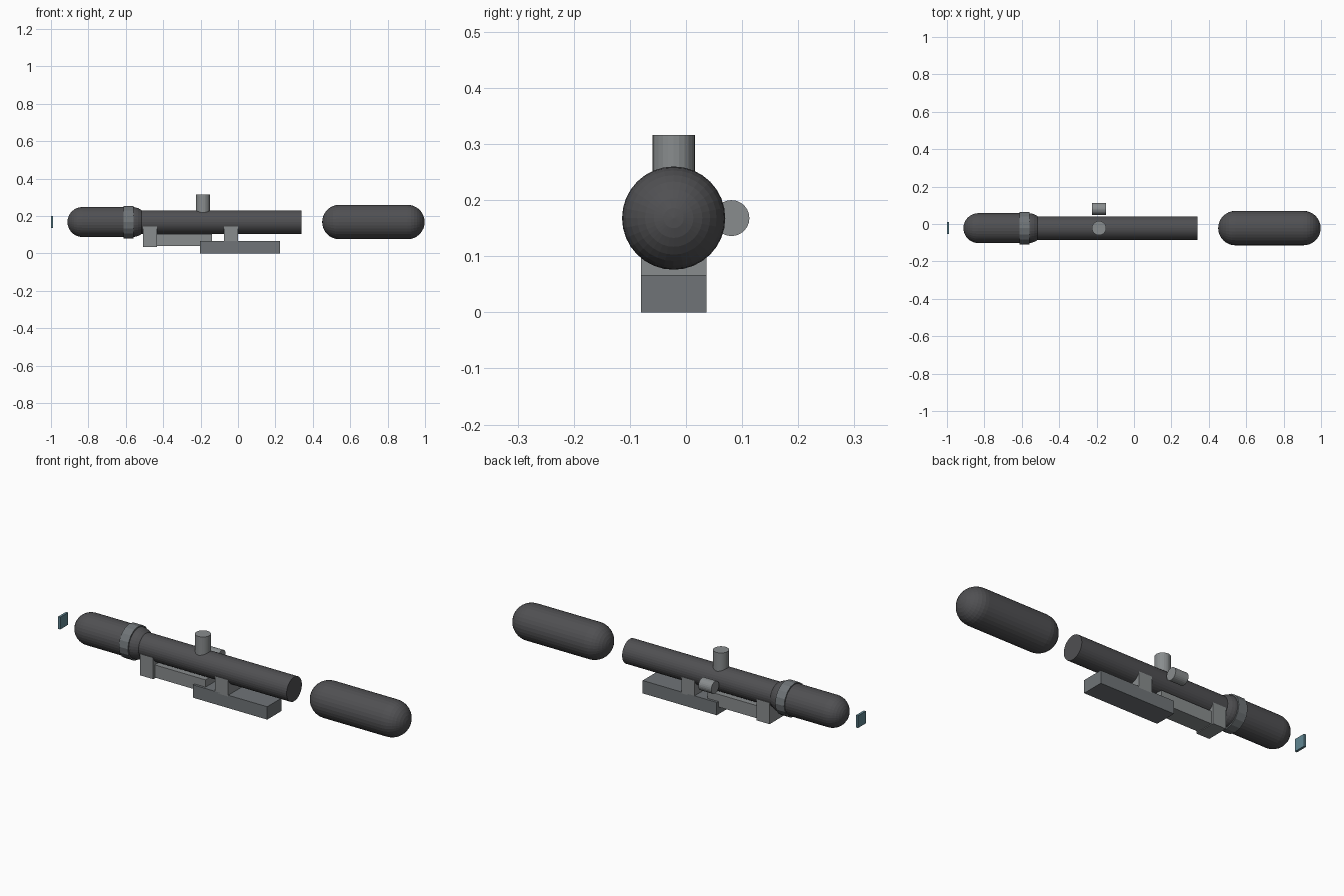
import bpy, bmesh
from math import pi, sin, cos
from mathutils import Matrix, Vector

if "Cube" in bpy.data.objects:
    bpy.data.objects.remove(bpy.data.objects["Cube"])

CY, CZ = -0.022, 0.168  # optical axis position


def material(name, r, g, b):
    m = bpy.data.materials.new(name)
    m.diffuse_color = (r, g, b, 1)
    m.use_nodes = True
    m.node_tree.nodes["Principled BSDF"].inputs["Base Color"].default_value = m.diffuse_color
    return m


DARK = material("dark_metal", 0.08, 0.08, 0.085)
MID = material("mount_metal", 0.16, 0.175, 0.185)
LIGHT = material("light_metal", 0.25, 0.265, 0.27)
GLASS = material("glass", 0.12, 0.24, 0.29)


def finish(bm, name, mat):
    bmesh.ops.recalc_face_normals(bm, faces=bm.faces)
    me = bpy.data.meshes.new(name)
    bm.to_mesh(me)
    bm.free()
    me.materials.append(mat)
    ob = bpy.data.objects.new(name, me)
    bpy.context.collection.objects.link(ob)
    return ob


def box(name, x0, x1, hw, z0, z1, mat):
    bm = bmesh.new()
    m = Matrix.Translation(((x0 + x1) / 2, CY, (z0 + z1) / 2))
    m = m @ Matrix.Diagonal((x1 - x0, 2 * hw, z1 - z0, 1))
    bmesh.ops.create_cube(bm, size=1, matrix=m)
    return finish(bm, name, mat)


def cylinder(name, p0, p1, radius, sides, mat):
    p0, p1 = Vector(p0), Vector(p1)
    axis = p1 - p0
    bm = bmesh.new()
    m = Matrix.Translation((p0 + p1) / 2) @ axis.to_track_quat('Z', 'Y').to_matrix().to_4x4()
    bmesh.ops.create_cone(bm, cap_ends=True, segments=sides, radius1=radius,
                          radius2=radius, depth=axis.length, matrix=m)
    return finish(bm, name, mat)


def capsule(name, x0, x1, r, mat, steps=8):
    # half outline with round ends, spun about the optical axis
    a = [i * pi / 2 / steps for i in range(steps + 1)]
    pts = [(x0 + r - r * cos(t), r * sin(t)) for t in a]
    pts += [(x1 - r + r * cos(t), r * sin(t)) for t in reversed(a)]
    bm = bmesh.new()
    vs = [bm.verts.new((x, CY, CZ + h)) for x, h in pts]
    es = [bm.edges.new(p) for p in zip(vs, vs[1:])]
    bmesh.ops.spin(bm, geom=vs + es, cent=(0, CY, CZ), axis=(1, 0, 0),
                   angle=2 * pi, steps=32)
    bmesh.ops.remove_doubles(bm, verts=bm.verts, dist=1e-5)
    return finish(bm, name, mat)


# Tube and the two rounded bells
cylinder("main_tube", (-0.52, CY, CZ), (0.34, CY, CZ), 0.063, 32, DARK)
capsule("objective_bell", 0.45, 0.998, 0.092, DARK)
capsule("eyepiece_bell", -0.912, -0.484, 0.08, DARK)
cylinder("focus_ring", (-0.612, CY, CZ), (-0.56, CY, CZ), 0.087, 16, MID)

# Adjustment knobs
cylinder("top_turret", (-0.187, CY, 0.215), (-0.187, CY, 0.316), 0.038, 24, LIGHT)
cylinder("side_turret", (-0.225, 0.081, CZ), (-0.15, 0.081, CZ), 0.032, 24, LIGHT)

# Mount under the tube
box("mount_base", -0.203, 0.225, 0.0585, 0.0, 0.067, MID)
box("mount_rail", -0.45, -0.14, 0.046, 0.039, 0.105, LIGHT)
box("rear_clamp", -0.508, -0.433, 0.0585, 0.035, 0.15, LIGHT)
box("front_clamp", -0.075, 0.0, 0.0585, 0.06, 0.15, LIGHT)

# Eyepiece glass
box("rear_lens", -1.0, -0.988, 0.032, 0.136, 0.2, GLASS)
